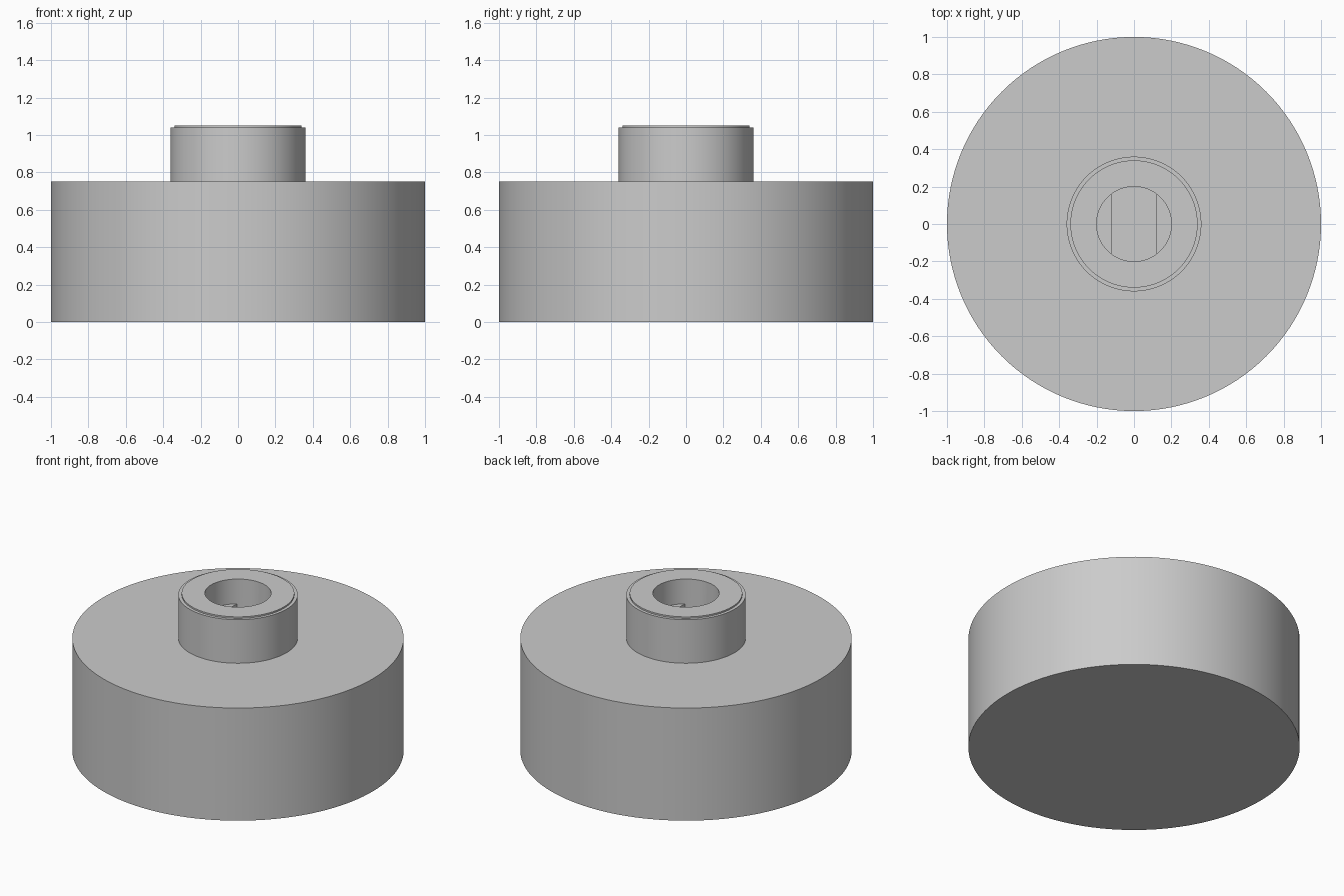
import bpy, bmesh, math

SIDES = 128
WHEEL_R, WHEEL_TOP = 1.0, 0.75
HUB_R, HUB_TOP, LIP_R, LIP_TOP = 0.36, 1.04, 0.34, 1.05
BORE_R, FLAT_X = 0.2, 0.12
LEDGE_Z, FLOOR_Z = 0.885, 0.41

cube = bpy.data.objects.get("Cube")
if cube:
    bpy.data.objects.remove(cube, do_unlink=True)

grey = bpy.data.materials.new("light grey")
grey.use_nodes = True
colour = (0.6, 0.6, 0.6, 1.0)
grey.diffuse_color = colour
grey.node_tree.nodes["Principled BSDF"].inputs["Base Color"].default_value = colour


def make_object(name, bm):
    bmesh.ops.recalc_face_normals(bm, faces=bm.faces)
    mesh = bpy.data.meshes.new(name)
    bm.to_mesh(mesh)
    bm.free()
    mesh.materials.append(grey)
    obj = bpy.data.objects.new(name, mesh)
    bpy.context.collection.objects.link(obj)
    return obj


def lathe(name, profile):
    """Turn a radius/height profile about the z axis."""
    bm = bmesh.new()
    rings = []
    for r, z in profile:
        angles = [2 * math.pi * i / SIDES for i in range(SIDES)]
        rings.append([bm.verts.new((r * math.cos(a), r * math.sin(a), z)) for a in angles])
    for low, high in zip(rings, rings[1:]):
        for i in range(SIDES):
            j = (i + 1) % SIDES
            bm.faces.new((low[i], low[j], high[j], high[i]))
    bm.faces.new(rings[0])
    bm.faces.new(rings[-1])
    return make_object(name, bm)


def flatted_prism(name, bottom, top):
    """Round shaft with two parallel flats facing left and right."""
    bm = bmesh.new()
    corner = math.acos(FLAT_X / BORE_R)
    steps = 40
    outline = []
    for start in (corner, corner + math.pi):
        for i in range(steps + 1):
            a = start + (math.pi - 2 * corner) * i / steps
            outline.append((BORE_R * math.cos(a), BORE_R * math.sin(a)))
    face = bm.faces.new([bm.verts.new((x, y, bottom)) for x, y in outline])
    result = bmesh.ops.extrude_face_region(bm, geom=[face], use_keep_orig=True)
    moved = [v for v in result["geom"] if isinstance(v, bmesh.types.BMVert)]
    bmesh.ops.translate(bm, verts=moved, vec=(0, 0, top - bottom))
    return make_object(name, bm)


def cut(target, cutter):
    cutter.hide_render = True
    mod = target.modifiers.new("cut", "BOOLEAN")
    mod.operation = "DIFFERENCE"
    mod.solver = "EXACT"
    mod.object = cutter
    bpy.context.view_layer.objects.active = target
    bpy.ops.object.modifier_apply(modifier=mod.name)
    bpy.data.objects.remove(cutter, do_unlink=True)


# Wheel with raised hub and a small lip on the hub's top
wheel = lathe("wheel_with_hub", [
    (WHEEL_R, 0), (WHEEL_R, WHEEL_TOP),
    (HUB_R, WHEEL_TOP), (HUB_R, HUB_TOP),
    (LIP_R, HUB_TOP), (LIP_R, LIP_TOP)])

# Round mouth of the bore, then the deeper shaft socket with two flats
cut(wheel, lathe("bore_cutter", [(BORE_R, LEDGE_Z), (BORE_R, LIP_TOP + 0.1)]))
cut(wheel, flatted_prism("socket_cutter", FLOOR_Z, LEDGE_Z + 0.02))

bpy.ops.object.select_all(action="DESELECT")
wheel.select_set(True)
bpy.context.view_layer.objects.active = wheel
bpy.ops.object.shade_smooth_by_angle(angle=math.radians(30))
